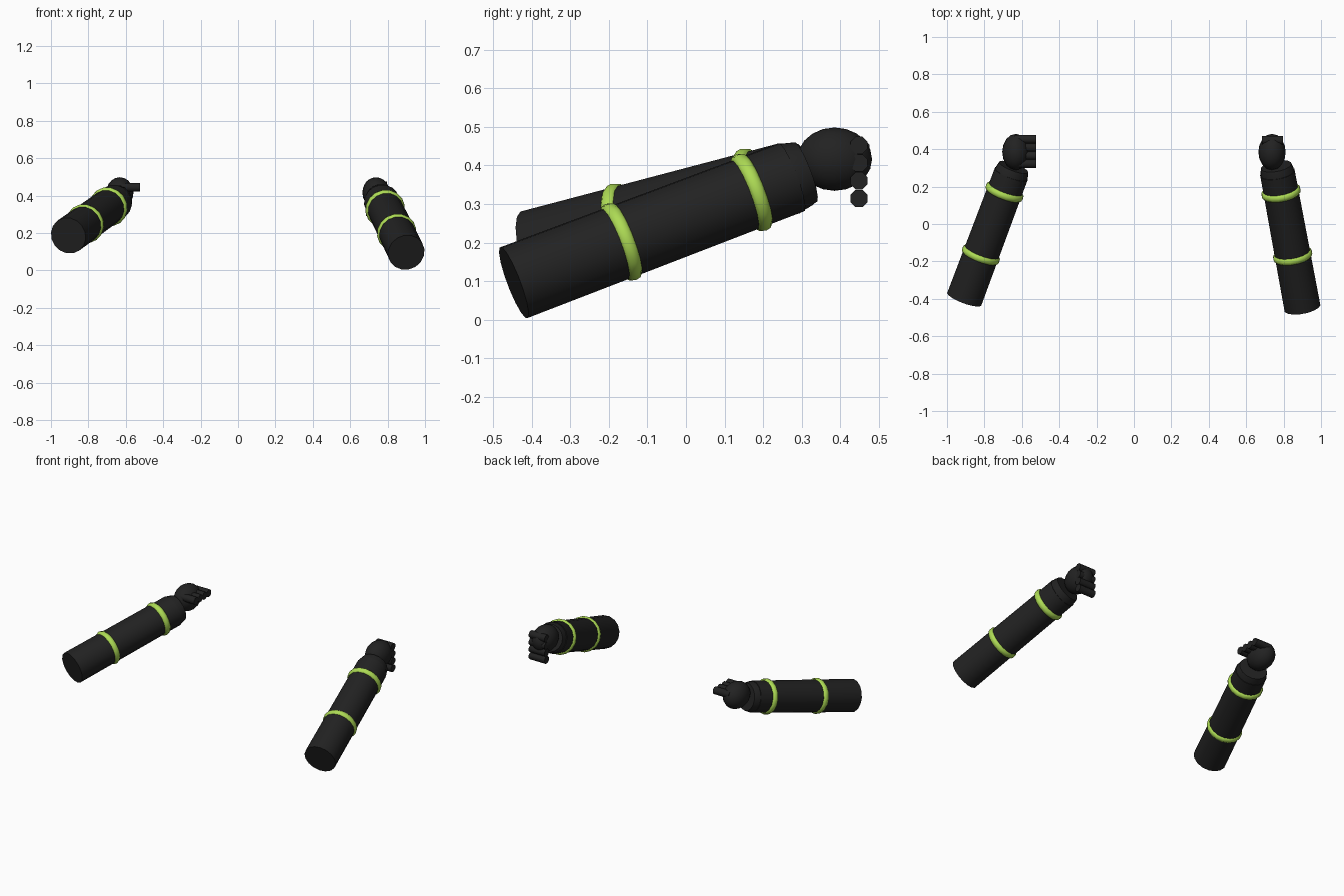
import bpy, bmesh, math
from mathutils import Vector, Matrix

cube = bpy.data.objects.get("Cube")
if cube:
    bpy.data.objects.remove(cube, do_unlink=True)


def material(name, rgb):
    m = bpy.data.materials.new(name)
    m.use_nodes = True
    m.diffuse_color = (*rgb, 1)
    bsdf = m.node_tree.nodes["Principled BSDF"]
    bsdf.inputs["Base Color"].default_value = (*rgb, 1)
    bsdf.inputs["Roughness"].default_value = 0.8
    return m


BLACK = material("soft black", (0.016, 0.016, 0.016))
GREEN = material("lime green", (0.42, 0.71, 0.09))


def finish(name, bm, mat, angle=40):
    bmesh.ops.recalc_face_normals(bm, faces=bm.faces[:])
    mesh = bpy.data.meshes.new(name)
    bm.to_mesh(mesh)
    bm.free()
    mesh.materials.append(mat)
    ob = bpy.data.objects.new(name, mesh)
    bpy.context.collection.objects.link(ob)
    bpy.ops.object.select_all(action="DESELECT")
    ob.select_set(True)
    bpy.context.view_layer.objects.active = ob
    bpy.ops.object.shade_smooth_by_angle(angle=math.radians(angle))
    return ob


def lathe(name, start, axis, profile, mat, sides=16, angle=40):
    """Turn (distance, radius) pairs around an axis and cap both ends."""
    turn = Matrix.Translation(start) @ axis.to_track_quat("Z", "Y").to_matrix().to_4x4()
    bm = bmesh.new()
    rings = []
    for dist, rad in profile:
        ring = []
        for i in range(sides):
            a = math.tau * (i + 0.5) / sides
            ring.append(bm.verts.new(turn @ Vector((rad * math.cos(a), rad * math.sin(a), dist))))
        rings.append(ring)
    for low, high in zip(rings, rings[1:]):
        for i in range(sides):
            j = (i + 1) % sides
            bm.faces.new((low[i], low[j], high[j], high[i]))
    bm.faces.new(rings[0])
    bm.faces.new(rings[-1])
    return finish(name, bm, mat, angle)


def fist(name, centre):
    bm = bmesh.new()
    bmesh.ops.create_uvsphere(bm, u_segments=16, v_segments=10, radius=1)
    bm.transform(Matrix.Translation(centre) @ Matrix.Diagonal((0.073, 0.097, 0.082, 1)))
    finish(name, bm, BLACK)


def arm(side, base, direction, bands, length, hand, first_finger, finger_step):
    base, axis = Vector(base), Vector(direction).normalized()
    # Sleeve with a slightly narrower cuff
    lathe(side + "_sleeve", base, axis,
          [(0, 0.099), (length - 0.04, 0.095)], BLACK)
    lathe(side + "_cuff", base, axis,
          [(length - 0.05, 0.092), (length - 0.03, 0.091), (length, 0.083)], BLACK)
    # Bright bands
    for part, d in zip(("elbow", "wrist"), bands):
        lathe(f"{side}_{part}_band", base, axis,
              [(d - 0.019, 0.096), (d - 0.012, 0.104), (d, 0.107),
               (d + 0.012, 0.104), (d + 0.019, 0.096)], GREEN, angle=60)
    # Fist and curled fingers
    fist(side + "_hand", Vector(hand))
    for i, finger in enumerate(("index", "middle", "ring", "little")):
        spot = Vector(first_finger) + Vector(finger_step) * i
        lathe(f"{side}_{finger}_finger", spot, Vector((1, 0, 0)),
              [(0, 0.024), (0.113, 0.024)], BLACK, sides=8, angle=50)


arm("left", (0.9, -0.446, 0.096), (-0.185, 1, 0.38), (0.302, 0.668), 0.82,
    (0.738, 0.385, 0.416), (0.684, 0.448, 0.452), (0, 0, -0.046))
arm("right", (-0.907, -0.4, 0.186), (0.375, 1, 0.27), (0.26, 0.63), 0.775,
    (-0.632, 0.385, 0.416), (-0.638, 0.453, 0.444), (0, -0.0435, 0))
